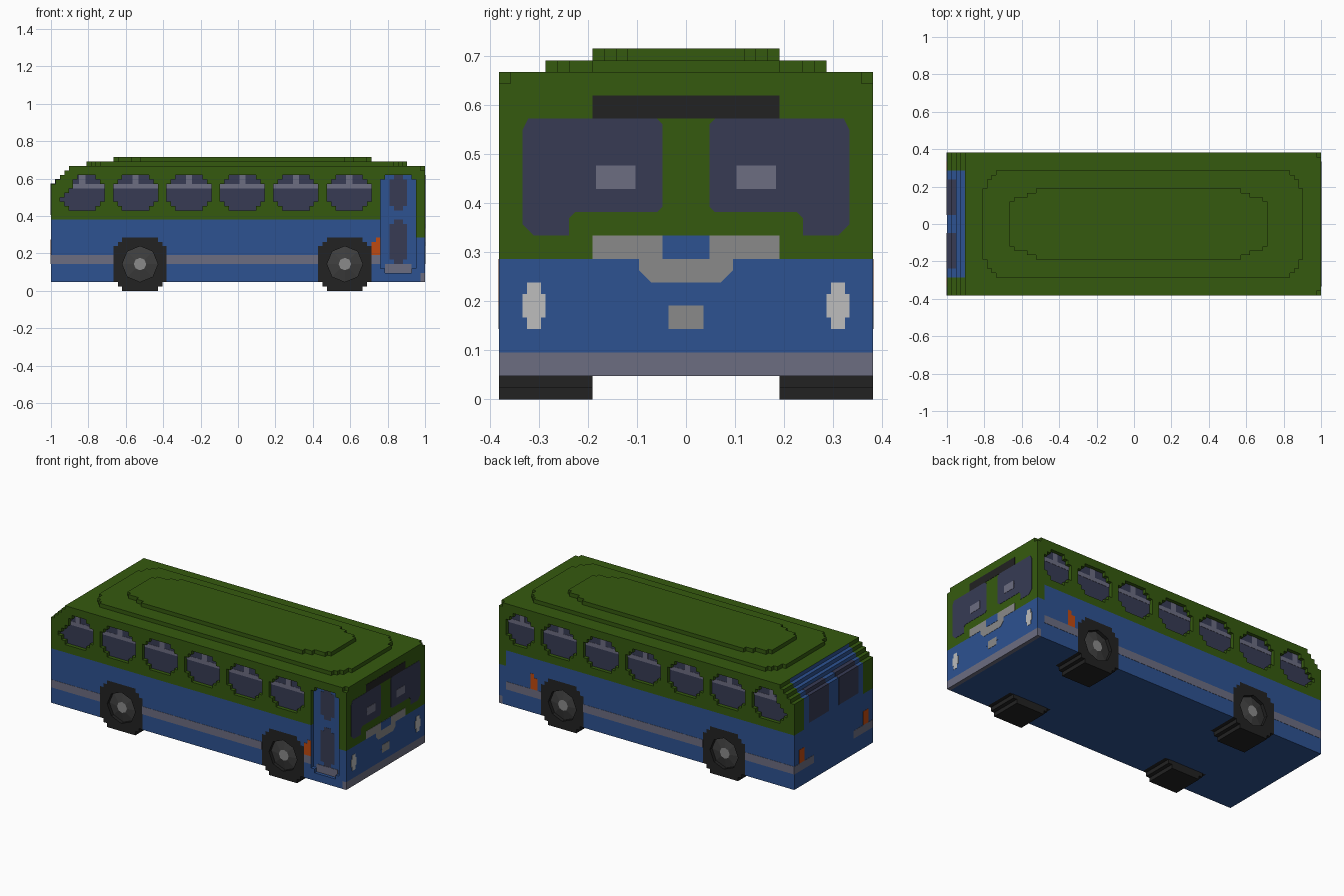
import bpy, bmesh, math
from mathutils import Vector

if "Cube" in bpy.data.objects:
    bpy.data.objects.remove(bpy.data.objects["Cube"])

U = 2 / 84      # block size; all sizes below are in blocks, x from the rear
E = 0.06        # thickness of painted plates


def material(name, hex_code):
    def linear(c):
        return c / 12.92 if c <= 0.04045 else ((c + 0.055) / 1.055) ** 2.4
    rgb = [linear(int(hex_code[i:i + 2], 16) / 255) for i in (0, 2, 4)]
    m = bpy.data.materials.new(name)
    m.use_nodes = True
    m.diffuse_color = (*rgb, 1)
    m.node_tree.nodes["Principled BSDF"].inputs["Base Color"].default_value = (*rgb, 1)
    return m


GREEN = material("green paint", "355A0F")
BLUE = material("blue paint", "2D5291")
GLASS = material("dark glass", "373B54")
TRIM = material("grey trim", "6C6D81")
BLACK = material("black rubber", "222222")
RIM = material("rim grey", "3E3E3E")
CHROME = material("chrome grey", "8A8A8A")
LAMP = material("lamp white", "BDBDBD")
ORANGE = material("orange lamp", "C04A10")


def corner(cx, cy, sx, sy, rows):
    """Stair-stepped corner; rows are insets per block row from the edge."""
    pts = [(cx, cy + sy * len(rows))]
    for k in reversed(range(len(rows))):
        pts += [(cx + sx * rows[k], cy + sy * (k + 1)), (cx + sx * rows[k], cy + sy * k)]
    return pts


def step(x0, x1, y0, y1, rows=(), top_left=None):
    tl = rows if top_left is None else top_left
    pts = (corner(x0, y0, 1, 1, rows) + corner(x1, y0, -1, 1, rows)[::-1]
           + corner(x1, y1, -1, -1, rows) + corner(x0, y1, 1, -1, tl)[::-1])
    return [p for i, p in enumerate(pts) if p != pts[i - 1]]


def place(axis, p, d):
    x, y, z = {"x": (d, p[0], p[1]), "y": (p[0], d, p[1]), "z": (p[0], p[1], d)}[axis]
    return Vector((x * U - 1, y * U, z * U))


def make(name, mats, prisms):
    """Object from prisms (axis, outline, start, end)."""
    bm = bmesh.new()
    for axis, pts, a, b in prisms:
        lo = [bm.verts.new(place(axis, p, a)) for p in pts]
        hi = [bm.verts.new(place(axis, p, b)) for p in pts]
        bm.faces.new(lo)
        bm.faces.new(hi[::-1])
        for i in range(len(pts)):
            bm.faces.new((lo[i - 1], lo[i], hi[i], hi[i - 1]))
    bmesh.ops.recalc_face_normals(bm, faces=bm.faces)
    me = bpy.data.meshes.new(name)
    bm.to_mesh(me)
    bm.free()
    for m in mats:
        me.materials.append(m)
    ob = bpy.data.objects.new(name, me)
    bpy.context.collection.objects.link(ob)
    return ob


def cut(ob, cutter):
    mod = ob.modifiers.new("cut", "BOOLEAN")
    mod.operation, mod.solver, mod.object = "DIFFERENCE", "EXACT", cutter
    bpy.context.view_layer.objects.active = ob
    bpy.ops.object.modifier_apply(modifier="cut")


def octagon(cx, cz, r):
    return [(cx + r * math.sin(i * math.pi / 4), cz + r * math.cos(i * math.pi / 4)) for i in range(8)]


# Main body: blue lower hull and green upper hull with a stepped rear slope
lower = make("lower_body", [BLUE], [("y", [(0, 2), (83, 2), (83, 4), (84, 4), (84, 12),
                                           (82, 12), (82, 16), (0, 16)], -16, 16)])
upper = make("upper_body", [GREEN, BLUE], [("y", [
    (0, 16), (82, 16), (82, 12), (84, 12), (84, 28), (4, 28), (4, 27), (3, 27),
    (3, 26), (2, 26), (2, 25), (1, 25), (1, 24), (0, 24)], -16, 16)])

# Blue centre panel on the rear slope
bm = bmesh.new()
bm.from_mesh(upper.data)
for y in (-12, 12):
    bmesh.ops.bisect_plane(bm, geom=bm.verts[:] + bm.edges[:] + bm.faces[:],
                           plane_co=(0, y * U, 0), plane_no=(0, 1, 0))
for f in bm.faces:
    c = f.calc_center_median() / U
    f.material_index = int(c.x + 42 < 4.1 and abs(c.y) < 12)
bm.to_mesh(upper.data)
bm.free()

# Openings for side windows, door and wheels
WHEELS = (20, 66)
sides = {}
for s in (-1, 1):
    wins = [(x, step(x, x + 10, 18, 26, [2, 1], [4, 3, 3, 2, 1] if x == 2 else None), x + 5)
            for x in range(2, 63, 12)]
    if s > 0:
        wins.append((74, step(74, 82, 18, 26, [2, 1]), 78))
    sides[s] = wins
door = step(74, 82, 4, 26, [1])
window_cuts = [("y", w[1], s * 15, s * 17) for s in sides for w in sides[s]]
notches = [("y", step(83, 85, 27, 29), s * 15, s * 17) for s in sides]
door_cut = [("y", door, -15, -17)]
hub_cuts = [("y", octagon(x, 6, 4), s * 15, s * 17) for s in sides for x in WHEELS]
wheel_cuts = [("y", step(x - 6, x + 6, 0, 12, [2, 1]), s * 8, s * 17) for s in sides for x in WHEELS]
upper_cutter = make("upper_cutter", [GREEN], window_cuts + notches + door_cut)
lower_cutter = make("lower_cutter", [BLUE], wheel_cuts + door_cut)
hub_cutter = make("hub_cutter", [BLACK], hub_cuts)
cut(upper, upper_cutter)
cut(lower, lower_cutter)

# Roof layers
make("roof_lower_layer", [GREEN], [("z", step(8, 80, -12, 12, [3, 2, 1, 1]), 28, 29)])
make("roof_upper_layer", [GREEN], [("z", step(14, 72, -8, 8, [6, 4, 1]), 29, 30)])

for s, side in ((-1, "right"), (1, "left")):
    # Side windows with rail and post
    make(side + "_windows", [GLASS], [("y", w[1], s * 14.9, s * (15 + E)) for w in sides[s]])
    rails = []
    for x, outline, mid in sides[s]:
        end = x + (8 if x == 74 else 10)
        start = x + 3 if x == 2 else x
        rails += [("y", step(start, end, 23, 24), s * 15, s * (15 + 2 * E)),
                  ("y", step(mid - 0.7, mid + 0.7, 24, 26), s * 15, s * (15 + 2 * E))]
    make(side + "_window_rails", [TRIM], rails)
    # Stripe and marker lamp
    last = 74 if s < 0 else 82
    make(side + "_stripe", [TRIM], [("y", step(a, b, 6, 8), s * 15.9, s * (16 + E))
                                    for a, b in ((0, 14), (26, 60), (72, last))])
    m0 = 72 if s < 0 else 73
    make(side + "_marker_lamp", [ORANGE], [("y", step(m0, m0 + 2, 8, 12, (), [1]),
                                            s * 15.9, s * (16 + E))])
    # Wheels with a dished hub
    for x, end in zip(WHEELS, ("rear", "front")):
        tyre = make(f"{side}_{end}_tyre", [BLACK],
                    [("y", step(x - 6, x + 6, 0, 12, [2, 1]), s * 8, s * 16)])
        cut(tyre, hub_cutter)
        hub = make(f"{side}_{end}_hub", [RIM, CHROME], [("y", octagon(x, 6, 4), s * 14.9, s * 15.1)])
        bm = bmesh.new()
        bm.from_mesh(hub.data)
        cap = max(bm.faces, key=lambda f: s * f.calc_center_median().y)
        bmesh.ops.inset_region(bm, faces=[cap], thickness=2.4 * U, use_even_offset=True)
        bmesh.ops.translate(bm, verts=cap.verts[:], vec=(0, s * 0.6 * U, 0))
        cap.material_index = 1
        bm.to_mesh(hub.data)
        bm.free()

for c in (upper_cutter, lower_cutter, hub_cutter):
    bpy.data.objects.remove(c)

# Passenger door
make("door_panel", [BLUE], [("y", door, -14.9, -(15 + E))])
make("door_glass", [GLASS], [("y", step(76, 80, z0, z1, [1]), -15, -(15 + 2 * E))
                             for z0, z1 in ((6, 16), (18, 26))])
make("door_step", [TRIM], [("y", step(74, 82, 4, 6, [1]), -15, -(15 + 3 * E))])


# Front end
def front(name, mat, outlines, layer=1):
    make(name, [mat], [("x", o, 83.9, 84 + layer * E) for o in outlines])


def both(pts):
    return [pts, [(-y, z) for y, z in pts]]


make("front_bumper", [TRIM], [("y", step(83, 84, 2, 4), -16, 16)])
front("windshield", GLASS, both([(2.5, 16), (9.5, 16), (10, 15.5), (10, 14), (13, 14), (14, 15),
                                 (14, 23), (13.5, 24), (2.5, 24), (2, 23.5), (2, 16.5)]))
front("windshield_reflections", TRIM, both(step(4, 8, 18, 20, [0.3])), 2)
front("destination_sign", BLACK, [step(-8, 8, 24, 26)])
front("front_badge", CHROME, [[(-8, 12), (-4, 12), (-4, 11), (-3, 10), (3, 10), (4, 11), (4, 12),
                               (8, 12), (8, 14), (-8, 14)]])
front("front_badge_centre", BLUE, [step(-2, 2, 12, 14)], 2)
front("front_plate", CHROME, [step(-2, 2, 6, 8, [0.5])])
front("headlights", LAMP, both(step(12, 14, 6, 10, [0.4])))

# Rear end
make("rear_windows", [GLASS], [("y", [(-E, 17), (-E, 24 + E), (1 - E, 24 + E), (1 - E, 25 + E),
                                      (2, 25 + E), (2, 17)], s * 2, s * 10) for s in (-1, 1)])
make("rear_stripe", [TRIM], [("x", step(*r, 6, 8), -E, 0.1) for r in ((-16, -8), (8, 16))])
make("tail_lamps", [ORANGE], [("x", step(*r, 8, 11.5), -E, 0.1) for r in ((-14, -12), (12, 14))])
